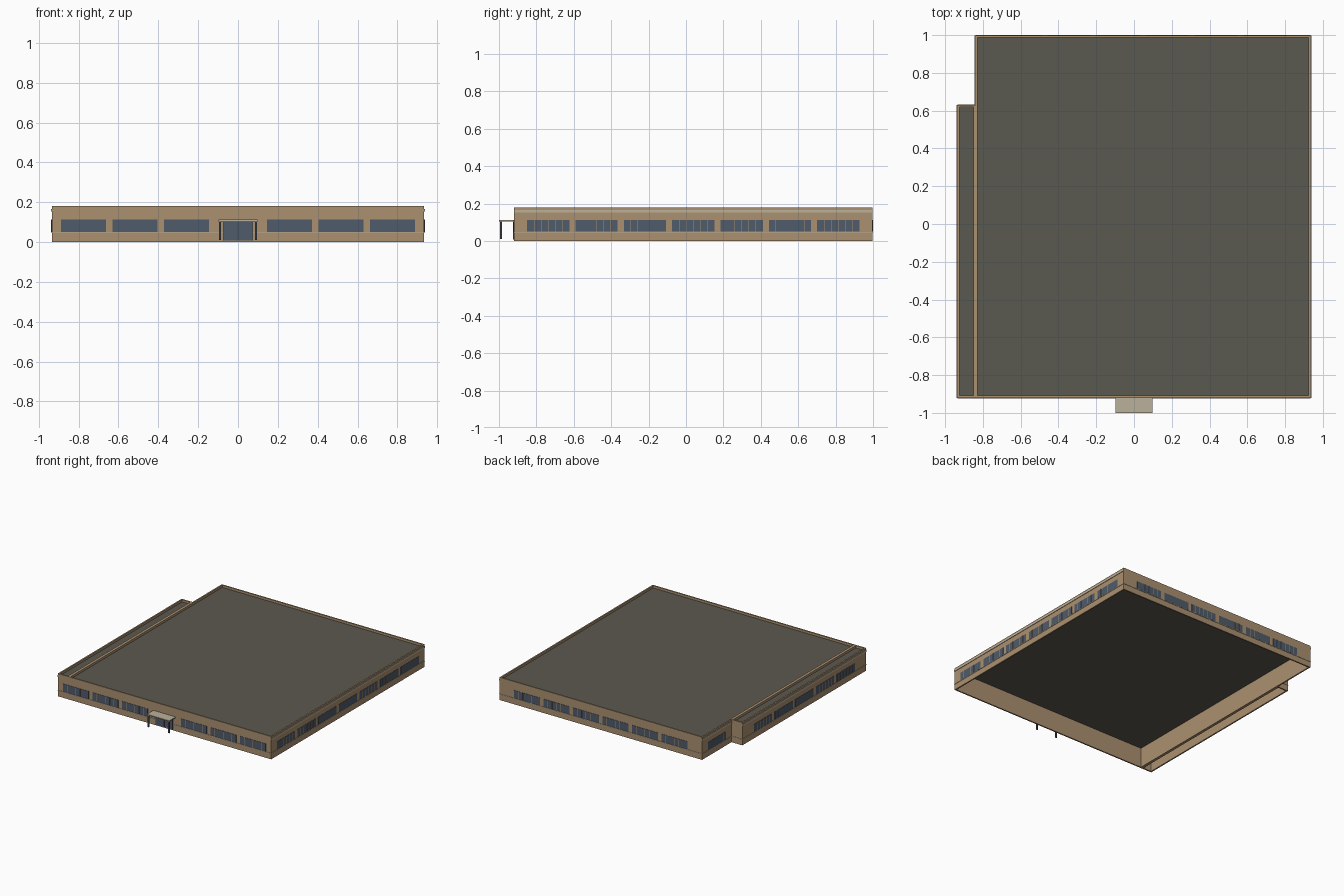
import bpy
import bmesh
from mathutils import Matrix, Vector

cube = bpy.data.objects.get("Cube")
if cube:
    bpy.data.objects.remove(cube, do_unlink=True)


def material(name, r, g, b):
    mat = bpy.data.materials.new(name)
    mat.use_nodes = True
    mat.diffuse_color = (r, g, b, 1)
    mat.node_tree.nodes["Principled BSDF"].inputs["Base Color"].default_value = (r, g, b, 1)
    return mat


TAN = material("tan wall", 0.41, 0.28, 0.162)
ROOF = material("dark roof", 0.104, 0.1, 0.08)
GLASS = material("blue grey glass", 0.08, 0.105, 0.145)
PALE = material("pale trim", 0.50, 0.44, 0.325)
METAL = material("dark metal", 0.06, 0.068, 0.08)

TOP, ROOF_Z, THICK = 0.18, 0.162, 0.011
PITCH, WIDTH, PANES = 0.2585, 0.226, 6
SILL, HEAD = 0.05, 0.112


def boxes(name, mat, spans):
    """One object made of boxes, each given as two opposite corners."""
    bm = bmesh.new()
    for low, high in spans:
        low, high = Vector(low), Vector(high)
        place = Matrix.Translation((low + high) / 2) @ Matrix.Diagonal((*(high - low), 1))
        bmesh.ops.create_cube(bm, size=1, matrix=place)
    mesh = bpy.data.meshes.new(name)
    bm.to_mesh(mesh)
    bm.free()
    mesh.materials.append(mat)
    obj = bpy.data.objects.new(name, mesh)
    bpy.context.collection.objects.link(obj)
    return obj


def shell(name, x0, x1, y0, y1):
    """Open-bottomed walls with a parapet around a sunken flat roof."""
    bm = bmesh.new()
    rings = []
    for inset, z in ((THICK, 0), (0, 0), (0, TOP), (THICK, TOP)):
        rings.append([bm.verts.new((x, y, z)) for x, y in (
            (x0 + inset, y0 + inset), (x1 - inset, y0 + inset),
            (x1 - inset, y1 - inset), (x0 + inset, y1 - inset))])
    for k in range(4):
        a, b = rings[k], rings[(k + 1) % 4]
        for i in range(4):
            j = (i + 1) % 4
            bm.faces.new((a[i], a[j], b[j], b[i]))
    bmesh.ops.recalc_face_normals(bm, faces=bm.faces)
    mesh = bpy.data.meshes.new(name + "_walls")
    bm.to_mesh(mesh)
    bm.free()
    mesh.materials.append(TAN)
    obj = bpy.data.objects.new(name + "_walls", mesh)
    bpy.context.collection.objects.link(obj)
    boxes(name + "_roof", ROOF, [((x0 + THICK, y0 + THICK, ROOF_Z - 0.004),
                                  (x1 - THICK, y1 - THICK, ROOF_Z))])


def plate(axis, wall, side, a, b, z0, z1, depth):
    """Corners of a thin plate on the outside of a wall."""
    near, far = sorted((wall, wall + side * depth))
    if axis == "x":
        return (near, a, z0), (far, b, z1)
    return (a, near, z0), (b, far, z1)


def facade(name, axis, wall, side, start, end, centres, cornice):
    """Window row with thin mullions, a sill line and an optional cornice."""
    glass, bars = [], []
    for c in centres:
        left = c - WIDTH / 2
        glass.append(plate(axis, wall, side, left, left + WIDTH, SILL, HEAD, 0.002))
        for k in range(1, PANES):
            m = left + WIDTH * k / PANES
            bars.append(plate(axis, wall, side, m - 0.001, m + 0.001, SILL, HEAD, 0.003))
    if glass:
        boxes(name + "_windows", GLASS, glass)
        boxes(name + "_mullions", TAN, bars)
    boxes(name + "_sill", PALE,
          [plate(axis, wall, side, start, end, SILL - 0.005, SILL - 0.001, 0.003)])
    if cornice:
        boxes(name + "_cornice", PALE,
              [plate(axis, wall, side, start, end, 0.152, 0.166, 0.004)])


def row(middle, count):
    return [middle + (i - (count - 1) / 2) * PITCH for i in range(count)]


# Main hall and side annex
X0, X1, XA = -0.84, 0.935, -0.935
Y0, Y1, YA = -0.92, 0.998, 0.63
shell("main", X0, X1, Y0, Y1)
shell("annex", XA, X0, Y0, YA)

# Outer walls
front = [c for c in row(0, 7) if abs(c) > 0.1]
facade("front", "y", Y0, -1, XA, X1, front, False)
facade("back", "y", Y1, 1, X0, X1, row((X0 + X1) / 2, 6), False)
facade("left_side", "x", X1, 1, Y0, Y1, row((Y0 + Y1) / 2, 7), True)
facade("right_side", "x", X0, -1, YA, Y1, row((YA + Y1) / 2, 1), True)
facade("annex_side", "x", XA, -1, Y0, YA, row((Y0 + YA) / 2, 5), True)
facade("annex_back", "y", YA, 1, XA, X0, [], False)

# Entrance doors
boxes("entrance_doors", GLASS,
      [plate("y", Y0, -1, -0.073, 0.073, 0.008, 0.1, 0.004)])
boxes("door_frame", METAL,
      [plate("y", Y0, -1, x - 0.0015, x + 0.0015, 0.008, 0.1, 0.006)
       for x in (-0.073, 0, 0.073)])

# Entrance canopy on two posts
boxes("canopy", PALE, [((-0.098, -1, 0.104), (0.098, Y0, 0.112))])
boxes("canopy_posts", METAL,
      [((x - 0.005, -0.995, 0.01), (x + 0.005, -0.985, 0.104)) for x in (-0.09, 0.09)])
